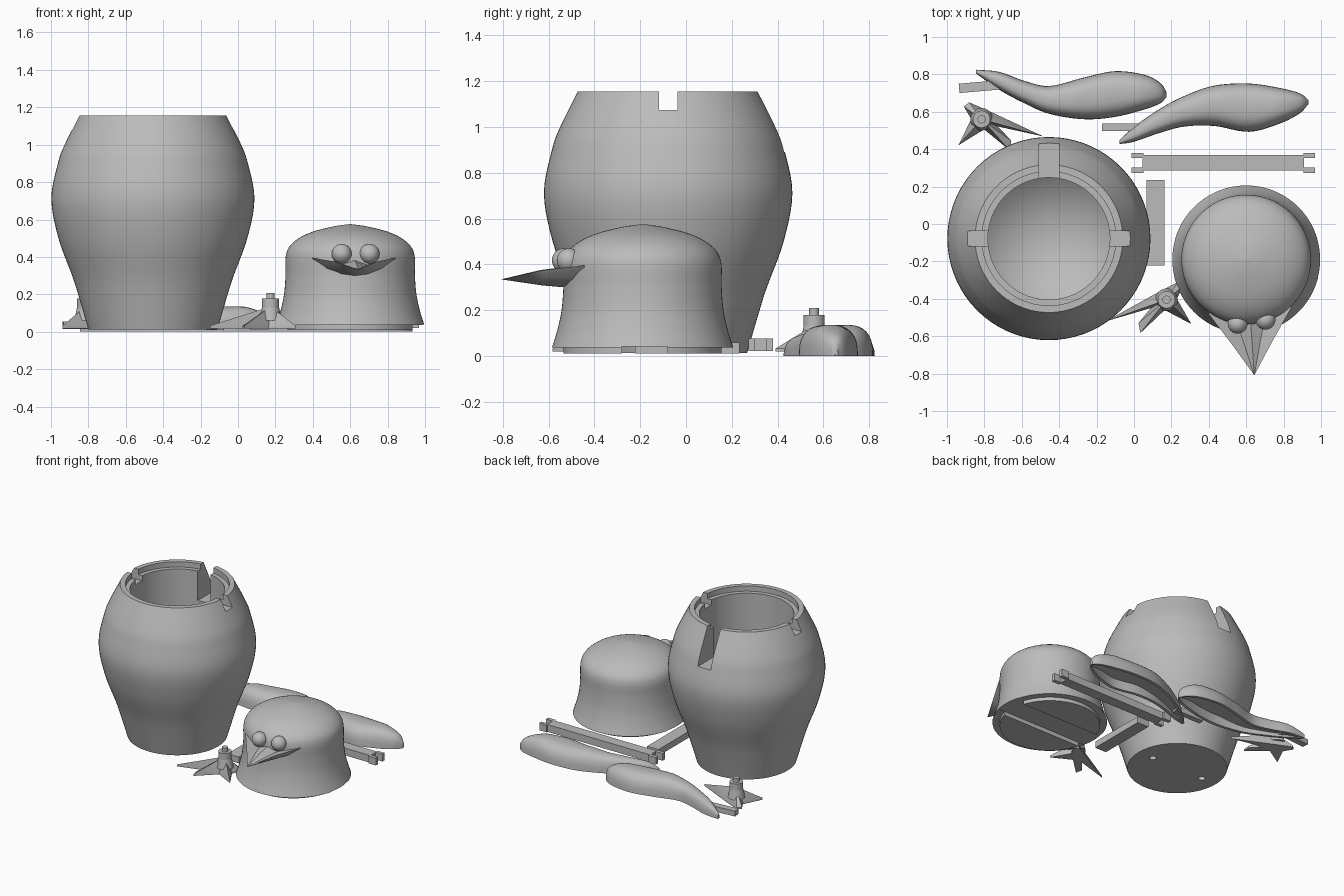
import bpy, bmesh, math
from math import cos, sin, pi, radians
from mathutils import Vector, Matrix

if "Cube" in bpy.data.objects:
    bpy.data.objects.remove(bpy.data.objects["Cube"])

grey = bpy.data.materials.new("plain grey")
grey.use_nodes = True
grey.diffuse_color = (0.5, 0.5, 0.5, 1)
grey.node_tree.nodes["Principled BSDF"].inputs["Base Color"].default_value = (0.5, 0.5, 0.5, 1)


def finish(name, bm, loc=(0, 0, 0), turn=0, angle=35):
    bmesh.ops.recalc_face_normals(bm, faces=bm.faces)
    me = bpy.data.meshes.new(name)
    bm.to_mesh(me)
    bm.free()
    me.materials.append(grey)
    ob = bpy.data.objects.new(name, me)
    bpy.context.collection.objects.link(ob)
    ob.location = loc
    ob.rotation_euler.z = radians(turn)
    activate(ob)
    if angle:
        bpy.ops.object.shade_smooth_by_angle(angle=radians(angle))
    return ob


def activate(ob):
    bpy.ops.object.select_all(action='DESELECT')
    ob.select_set(True)
    bpy.context.view_layer.objects.active = ob


def smooth_path(pts, steps=5):
    """Catmull-Rom curve through the points."""
    p = [Vector(q) for q in pts]
    p = [p[0] * 2 - p[1]] + p + [p[-1] * 2 - p[-2]]
    out = []
    for a, b, c, d in zip(p, p[1:], p[2:], p[3:]):
        for i in range(steps):
            t = i / steps
            out.append(0.5 * (2 * b + (c - a) * t + (2 * a - 5 * b + 4 * c - d) * t ** 2
                              + (3 * b - a - 3 * c + d) * t ** 3))
    return out + [p[-2]]


def lathe(name, profile, loc, segments=72):
    bm = bmesh.new()
    vs = [bm.verts.new((q[0], 0, q[1])) for q in profile]
    edges = [bm.edges.new(e) for e in zip(vs, vs[1:])]
    bmesh.ops.spin(bm, geom=vs + edges, axis=(0, 0, 1), cent=(0, 0, 0),
                   angle=2 * pi, steps=segments, use_duplicate=False)
    bmesh.ops.remove_doubles(bm, verts=bm.verts, dist=0.0003)
    return finish(name, bm, loc)


def add_box(bm, lo, hi):
    size = [b - a for a, b in zip(lo, hi)]
    mid = [(a + b) / 2 for a, b in zip(lo, hi)]
    bmesh.ops.create_cube(bm, size=1, matrix=Matrix.Translation(mid) @ Matrix.Diagonal((*size, 1)))


def add_tube(bm, x, y, r, z0, z1, r_top=None):
    bmesh.ops.create_cone(bm, cap_ends=True, segments=32, radius1=r, radius2=r_top or r,
                          depth=z1 - z0, matrix=Matrix.Translation((x, y, (z0 + z1) / 2)))


def boxes(name, spans, loc=(0, 0, 0), turn=0):
    bm = bmesh.new()
    for lo, hi in spans:
        add_box(bm, lo, hi)
    return finish(name, bm, loc, turn, 0)


def carve(ob, cutter):
    mod = ob.modifiers.new("cut", 'BOOLEAN')
    mod.operation = 'DIFFERENCE'
    mod.solver = 'EXACT'
    mod.object = cutter
    cutter.hide_render = True
    bpy.context.view_layer.update()
    activate(ob)
    bpy.ops.object.modifier_apply(modifier=mod.name)
    bpy.data.objects.remove(cutter)
    bpy.ops.object.shade_smooth_by_angle(angle=radians(35))


# Hollow body with stepped rim
BODY = (-0.455, -0.078, 0)
outer = smooth_path([(.345, .012), (.40, .2), (.432, .3), (.505, .5), (.543, .71),
                     (.508, .9), (.472, 1.0), (.395, 1.155)])
inner = [(.358, 1.155), (.358, 1.115), (.326, 1.115), (.326, .36), (0, .1)]
body = lathe("body", [(0, .012)] + outer + inner, BODY)

# Rim notches: two sides and a deep one at the back, plus foot sockets
bm = bmesh.new()
for s in (-1, 1):
    xs = sorted((s * .3, s * .6))
    add_box(bm, (xs[0], -.04, 1.075), (xs[1], .04, 1.3))
    add_tube(bm, s * .22, 0, .024, -.05, .06)
add_box(bm, (-.054, .28, .89), (.054, .7, 1.3))
carve(body, finish("body_cutter", bm, BODY, 0, 0))

# Head with flared base and a plug underneath
HEAD = (.6, -.19, 0)
shell = smooth_path([(.396, .037), (.373, .11), (.354, .2), (.346, .3), (.345, .4),
                     (.325, .455), (.275, .5), (.2, .535), (.09, .563), (0, .576)])
head = lathe("head", [(0, .01), (.346, .01), (.346, .037)] + shell, HEAD)
carve(head, boxes("head_cutter", [((-.5, -.09, -.1), (.5, .11, .04))], HEAD))

# Beak: crescent section shrinking to the tip
bm = bmesh.new()
section = [(-.225, .395), (-.09, .36), (0, .39), (.09, .36), (.225, .395),
           (.17, .34), (.09, .305), (0, .293), (-.09, .305), (-.17, .34)]
base = [bm.verts.new((x, -.27, z)) for x, z in section]
mid = [bm.verts.new((x * .5, -.44, .336 + (z - .336) * .66)) for x, z in section]
tip = bm.verts.new((0, -.62, .334))
bm.faces.new(base)
for i in range(len(base)):
    j = (i + 1) % len(base)
    bm.faces.new((base[i], base[j], mid[j], mid[i]))
    bm.faces.new((mid[i], mid[j], tip))
finish("beak", bm, HEAD, 4)

# Eyes
for name, x, y in (("right_eye", .554, -.533), ("left_eye", .703, -.512)):
    bm = bmesh.new()
    bmesh.ops.create_uvsphere(bm, u_segments=32, v_segments=16, radius=.053)
    finish(name, bm, (x, y, .417), 0, 60)


# Wings: domed loft along a centre line, hollowed underneath
def wing(name, stations):
    bm = bmesh.new()
    rings = []
    for x, y, w in smooth_path(stations, 6):
        w = max(w, .008)
        h = .135 * min(1, w / .1) ** .6
        wi = max(w - .022, w * .3)
        dip = min(.07, wi * .8)
        ring = []
        for k in range(17):
            a = pi * k / 16
            c, s = cos(a), sin(a)
            ring.append((w * math.copysign(abs(c) ** .75, c), h * max(s, 0) ** .75))
        ring += [(-wi, 0), (-wi, dip), (wi, dip), (wi, 0)]
        rings.append([bm.verts.new((x, y + p, z)) for p, z in ring])
    for a, b in zip(rings, rings[1:]):
        for i in range(len(a)):
            j = (i + 1) % len(a)
            bm.faces.new((a[i], a[j], b[j], b[i]))
    bm.faces.new(rings[0])
    bm.faces.new(rings[-1])
    finish(name, bm, angle=45)


wing("right_wing", [(-.845, .815, .01), (-.72, .765, .048), (-.585, .705, .06), (-.45, .663, .075),
                    (-.265, .672, .112), (-.1, .695, .122), (.055, .705, .093), (.14, .7, .055),
                    (.175, .692, .012)])
wing("left_wing", [(-.078, .437, .01), (.0, .48, .04), (.135, .55, .064), (.27, .603, .082),
                   (.43, .632, .108), (.615, .622, .129), (.78, .632, .095), (.885, .645, .054),
                   (.932, .652, .012)])
boxes("right_wing_peg", [((0, -.025, .015), (.24, .025, .055))], (-.935, .725, 0), 5)
boxes("left_wing_peg", [((0, -.021, .01), (.24, .021, .05))], (-.172, .517, 0))

# Forked linkage bar and plain bar
spans = [((.045, .287, .02), (.91, .368, .075))]
for x0, x1 in ((-.013, .05), (.905, .967)):
    for y0 in (.273, .352):
        spans.append(((x0, y0, .02), (x1, y0 + .028, .075)))
boxes("forked_bar", spans)
boxes("plain_bar", [((.067, -.222, .01), (.163, .234, .058))])


# Feet: ridged toes around an ankle with a pin
def foot(name, loc, side, turn):
    bm = bmesh.new()
    outline = [(-.324, -.115), (-.085, -.045), (-.15, -.125), (-.14, -.178), (-.01, -.055),
               (.133, -.13), (.055, .005), (.09, .075), (.06, .095), (-.045, .04)]
    low = [bm.verts.new((x * side, y, .018)) for x, y in outline]
    top = [bm.verts.new((x * side, y, .032)) for x, y in outline]
    peak = bm.verts.new((0, 0, .135))
    bm.faces.new(low)
    for i in range(len(low)):
        j = (i + 1) % len(low)
        bm.faces.new((low[i], low[j], top[j], top[i]))
        bm.faces.new((top[i], top[j], peak))
    add_tube(bm, 0, 0, .06, .06, .13, .046)
    add_tube(bm, 0, 0, .046, .125, .178)
    add_tube(bm, 0, 0, .022, .17, .208)
    finish(name, bm, loc, turn, 30)


foot("left_foot", (.174, -.405, 0), 1, 0)
foot("right_foot", (-.815, .56, 0), -1, 4)
